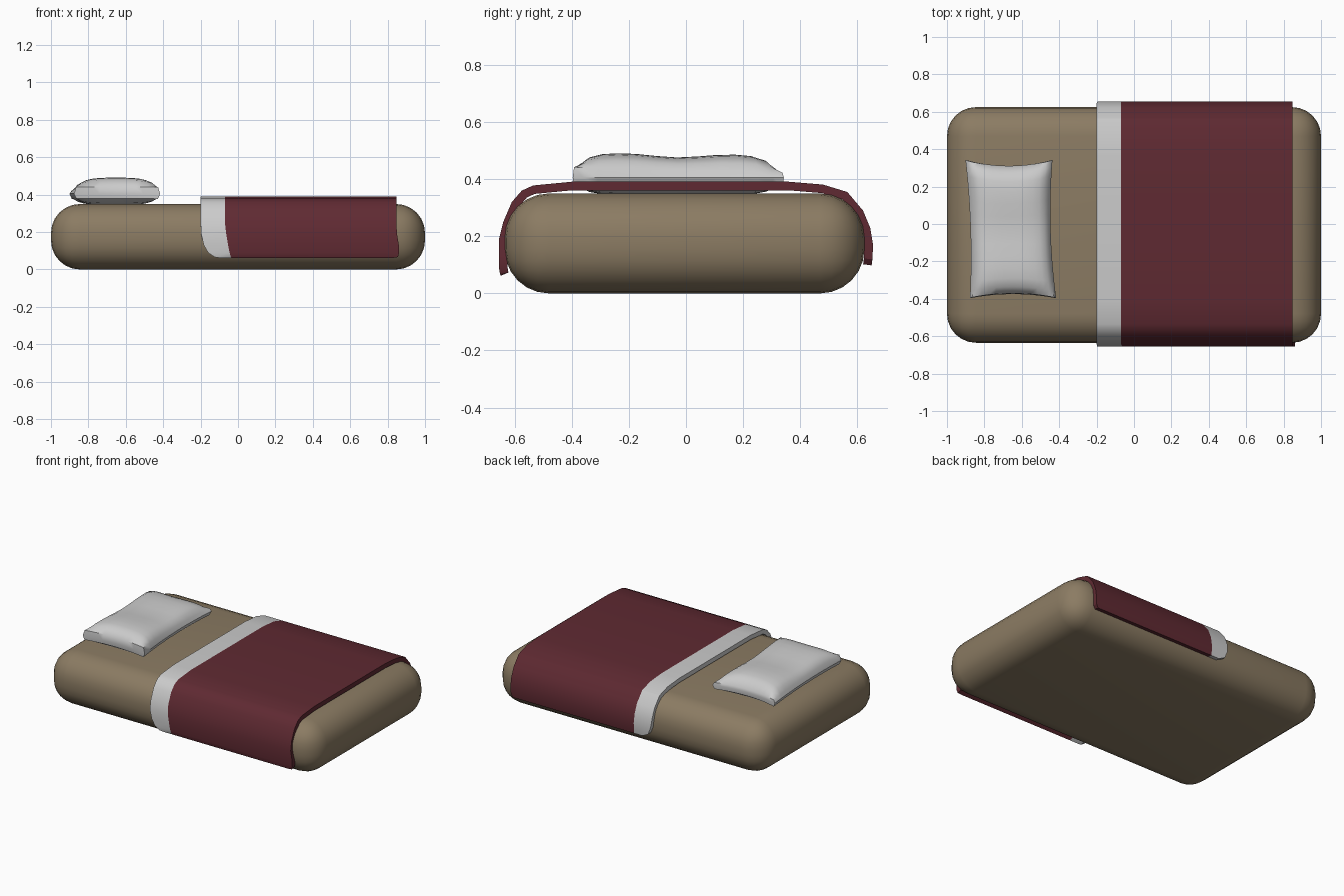
import bpy, bmesh, math
from mathutils import Vector

if "Cube" in bpy.data.objects:
    bpy.data.objects.remove(bpy.data.objects["Cube"])


def material(name, rgb):
    m = bpy.data.materials.new(name)
    m.diffuse_color = (*rgb, 1)
    m.use_nodes = True
    m.node_tree.nodes["Principled BSDF"].inputs["Base Color"].default_value = m.diffuse_color
    return m


def make_object(name, bm, mat=None, angle=30):
    bmesh.ops.recalc_face_normals(bm, faces=bm.faces)
    me = bpy.data.meshes.new(name)
    bm.to_mesh(me)
    bm.free()
    ob = bpy.data.objects.new(name, me)
    bpy.context.collection.objects.link(ob)
    if mat:
        me.materials.append(mat)
    bpy.context.view_layer.objects.active = ob
    ob.select_set(True)
    bpy.ops.object.shade_smooth_by_angle(angle=math.radians(angle))
    ob.select_set(False)
    return ob


tan = material("tan", (0.26, 0.20, 0.125))
maroon = material("maroon", (0.115, 0.023, 0.032))

# Mattress: box with heavily rounded edges
bm = bmesh.new()
bmesh.ops.create_cube(bm, size=1)
for v in bm.verts:
    v.co = Vector((v.co.x * 2, v.co.y * 1.26 - 0.005, v.co.z * 0.35 + 0.175))
bmesh.ops.bevel(bm, geom=bm.edges[:], offset=0.155, offset_type='OFFSET',
                segments=6, profile=0.5, affect='EDGES')
make_object("mattress", bm, tan)

# Draped cover section: y, z, head edge, colour seam, foot edge
drape = [
    (-0.648, 0.062, -0.10, -0.035, 0.83), (-0.651, 0.066, -0.125, -0.038, 0.855),
    (-0.655, 0.09, -0.16, -0.045, 0.862), (-0.655, 0.13, -0.183, -0.053, 0.86),
    (-0.655, 0.19, -0.197, -0.063, 0.85), (-0.640, 0.25, -0.2, -0.07, 0.847),
    (-0.610, 0.32, -0.2, -0.07, 0.847), (-0.575, 0.36, -0.2, -0.07, 0.847),
    (-0.535, 0.378, -0.2, -0.07, 0.847), (-0.40, 0.391, -0.2, -0.07, 0.847),
    (0.36, 0.391, -0.2, -0.07, 0.847), (0.48, 0.381, -0.2, -0.07, 0.847),
    (0.565, 0.355, -0.2, -0.07, 0.847), (0.62, 0.29, -0.2, -0.07, 0.847),
    (0.645, 0.23, -0.2, -0.07, 0.847), (0.655, 0.17, -0.195, -0.07, 0.847),
    (0.653, 0.12, -0.175, -0.07, 0.845), (0.650, 0.098, -0.13, -0.07, 0.83),
]


def cover(name, a, b, mat=None, thick=0.03):
    bm = bmesh.new()
    rings = []
    for i, p in enumerate(drape):
        q, r = drape[max(i - 1, 0)], drape[min(i + 1, len(drape) - 1)]
        t = Vector((r[0] - q[0], r[1] - q[1])).normalized()
        y, z = p[0] + t.y * thick, p[1] - t.x * thick
        rings.append([bm.verts.new(c) for c in (
            (p[a], p[0], p[1]), (p[b], p[0], p[1]), (p[b], y, z), (p[a], y, z))])
    for s, t in zip(rings, rings[1:]):
        for k in range(4):
            n = (k + 1) % 4
            bm.faces.new((s[k], s[n], t[n], t[k]))
    bm.faces.new(rings[0])
    bm.faces.new(rings[-1])
    return make_object(name, bm, mat)


cover("folded_sheet", 2, 3)
cover("blanket", 3, 4, maroon)


# Pillow: subdivided box with pinched outline, puffed faces and a sagging top
def pillow_point(u, v, w):
    au, av = 1 - u * u, 1 - v * v
    left = -0.877 - 0.012 * v + 0.015 * av
    right = -0.438 - 0.010 * v - 0.020 * av
    front, back = -0.392 + 0.022 * au, 0.338 - 0.032 * au
    bulge = 0.012 * (1 - w * w)
    x = left + (right - left) * (u + 1) / 2 + bulge * u
    y = front + (back - front) * (v + 1) / 2 + bulge * v * 0.4
    puff = (1 - abs(u) ** 3.5) ** 0.6 * (1 - abs(v) ** 7) ** 0.6
    if w > 0:
        sag = 0.014 * math.exp(-(v / 0.35) ** 2)
        z = 0.432 - 0.01 * v + (0.058 + 0.006 * v) * puff - sag * puff
    else:
        z = 0.378 - 0.034 * puff
    if w == 0:
        z = 0.405
    return (x, y, z)


bm = bmesh.new()
N = 12
grid = [math.sin(math.pi / 2 * (2 * i / N - 1)) * 0.5 + (2 * i / N - 1) * 0.5
        for i in range(N + 1)]
layers = {w: [[None] * (N + 1) for _ in range(N + 1)] for w in (1, 0, -1)}
for w, rows in layers.items():
    for i in range(N + 1):
        for j in range(N + 1):
            if w or i in (0, N) or j in (0, N):
                rows[i][j] = bm.verts.new(pillow_point(grid[i], grid[j], w))
for w in (1, -1):
    r = layers[w]
    for i in range(N):
        for j in range(N):
            bm.faces.new((r[i][j], r[i + 1][j], r[i + 1][j + 1], r[i][j + 1]))
rim = ([(i, 0) for i in range(N)] + [(N, j) for j in range(N)]
       + [(i, N) for i in range(N, 0, -1)] + [(0, j) for j in range(N, 0, -1)])
for (i, j), (k, l) in zip(rim, rim[1:] + rim[:1]):
    for a, b in ((1, 0), (0, -1)):
        bm.faces.new((layers[a][i][j], layers[a][k][l], layers[b][k][l], layers[b][i][j]))
make_object("pillow", bm, None, 40)
